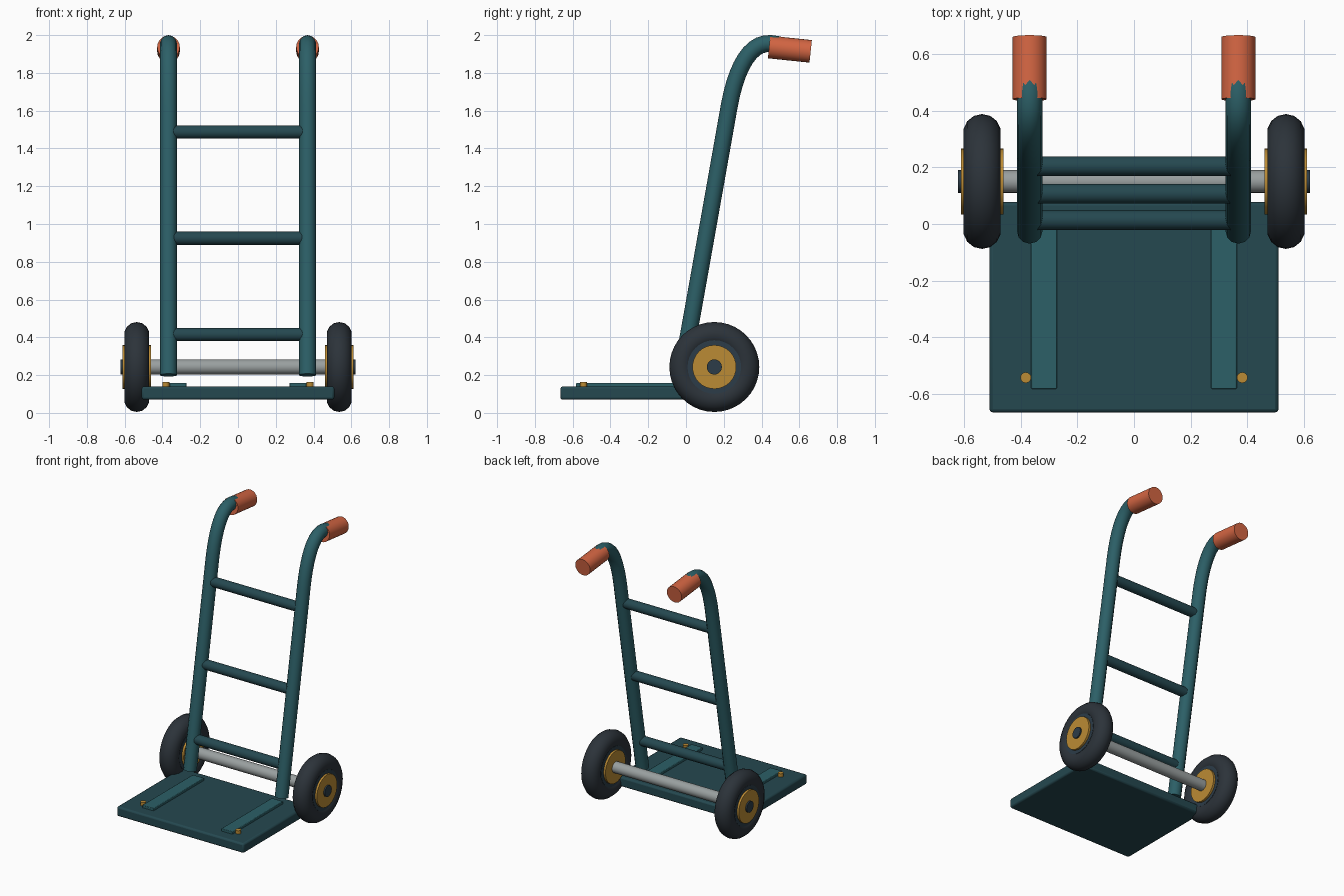
import bpy, math
from mathutils import Vector

if "Cube" in bpy.data.objects:
    bpy.data.objects.remove(bpy.data.objects["Cube"])


def material(name, rgb):
    m = bpy.data.materials.new(name)
    m.diffuse_color = (*rgb, 1)
    m.use_nodes = True
    m.node_tree.nodes["Principled BSDF"].inputs["Base Color"].default_value = m.diffuse_color
    return m


TEAL = material("teal", (0.025, 0.115, 0.135))
DARK_TEAL = material("dark_teal", (0.018, 0.065, 0.08))
RUBBER = material("rubber", (0.025, 0.033, 0.042))
RIM = material("rim_slate", (0.025, 0.045, 0.065))
BRASS = material("brass", (0.5, 0.26, 0.035))
STEEL = material("steel", (0.32, 0.35, 0.35))
ORANGE = material("orange", (0.65, 0.13, 0.055))


def finish(name, mat, bevel=0):
    o = bpy.context.object
    o.name = o.data.name = name
    o.data.materials.append(mat)
    if bevel:
        b = o.modifiers.new("bevel", 'BEVEL')
        b.width, b.segments = bevel, 2
    bpy.ops.object.shade_smooth_by_angle(angle=math.radians(35))
    return o


def rod(name, a, b, r, mat, sides=24, bevel=0):
    a, b = Vector(a), Vector(b)
    bpy.ops.mesh.primitive_cylinder_add(vertices=sides, radius=r, depth=(b - a).length,
                                        location=(a + b) / 2)
    o = bpy.context.object
    o.rotation_euler = (b - a).to_track_quat('Z', 'Y').to_euler()
    return finish(name, mat, bevel)


def box(name, lo, hi, mat, bevel):
    lo, hi = Vector(lo), Vector(hi)
    bpy.ops.mesh.primitive_cube_add(size=1, location=(lo + hi) / 2)
    bpy.context.object.scale = hi - lo
    bpy.ops.object.transform_apply(location=False, rotation=False, scale=True)
    return finish(name, mat, bevel)


# Path of a rail in the y-z plane: point, left handle, right handle
RAIL = [((-0.025, 0.20), (-0.1, -0.2), (0.06, 0.67)),
        ((0.228, 1.62), (0.15, 1.18), (0.267, 1.84)),
        ((0.45, 1.955), (0.345, 1.965), (0.50, 1.95)),
        ((0.60, 1.922), (0.55, 1.93), (0.65, 1.915))]


def rail(name, x):
    c = bpy.data.curves.new(name, 'CURVE')
    c.dimensions = '3D'
    c.bevel_depth, c.bevel_resolution = 0.045, 4
    c.resolution_u, c.use_fill_caps = 10, True
    s = c.splines.new('BEZIER')
    s.bezier_points.add(len(RAIL) - 1)
    for p, (co, hl, hr) in zip(s.bezier_points, RAIL):
        p.handle_left_type = p.handle_right_type = 'FREE'
        p.co, p.handle_left, p.handle_right = (x, *co), (x, *hl), (x, *hr)
    o = bpy.data.objects.new(name, c)
    bpy.context.collection.objects.link(o)
    bpy.ops.object.select_all(action='DESELECT')
    o.select_set(True)
    bpy.context.view_layer.objects.active = o
    bpy.ops.object.convert(target='MESH')
    finish(name, TEAL)


# Toe plate
box("toe_plate", (-0.51, -0.665, 0.07), (0.51, 0.077, 0.14), DARK_TEAL, 0.012)

# Rungs between the rails
for i, (y, z) in enumerate([(0.014, 0.415), (0.107, 0.925), (0.204, 1.487)]):
    rod(f"rung_{i + 1}", (-0.365, y, z), (0.365, y, z), 0.035, DARK_TEAL)

# Axle
WY, WZ = 0.15, 0.243
rod("axle", (-0.56, WY, WZ), (0.56, WY, WZ), 0.04, STEEL)

for side, s in (("left", -1), ("right", 1)):
    # Rail and grip
    rail(f"{side}_rail", 0.368 * s)
    rod(f"{side}_grip", (0.368 * s, 0.44, 1.937), (0.368 * s, 0.66, 1.914), 0.06, ORANGE)

    # Wheel: tyre, rim, hub and axle cap
    wx = 0.536 * s
    bpy.ops.mesh.primitive_torus_add(major_radius=0.171, minor_radius=0.067,
                                     major_segments=40, minor_segments=14,
                                     location=(wx, WY, WZ), rotation=(0, math.pi / 2, 0))
    o = finish(f"{side}_tyre", RUBBER)
    o.data.shade_smooth()
    for part, half, r, mat in (("rim", 0.06, 0.142, RIM), ("hub", 0.075, 0.116, BRASS)):
        rod(f"{side}_{part}", (wx - half, WY, WZ), (wx + half, WY, WZ), r, mat, 32)
    rod(f"{side}_axle_cap", (0.55 * s, WY, WZ), (0.621 * s, WY, WZ), 0.04, RIM)

    # Reinforcing strip and bolt on the plate
    x0, x1 = sorted((0.272 * s, 0.363 * s))
    box(f"{side}_plate_strip", (x0, -0.582, 0.13), (x1, 0.0, 0.158), TEAL, 0.004)
    rod(f"{side}_plate_bolt", (0.382 * s, -0.542, 0.13), (0.382 * s, -0.542, 0.164),
        0.019, BRASS, 16)
